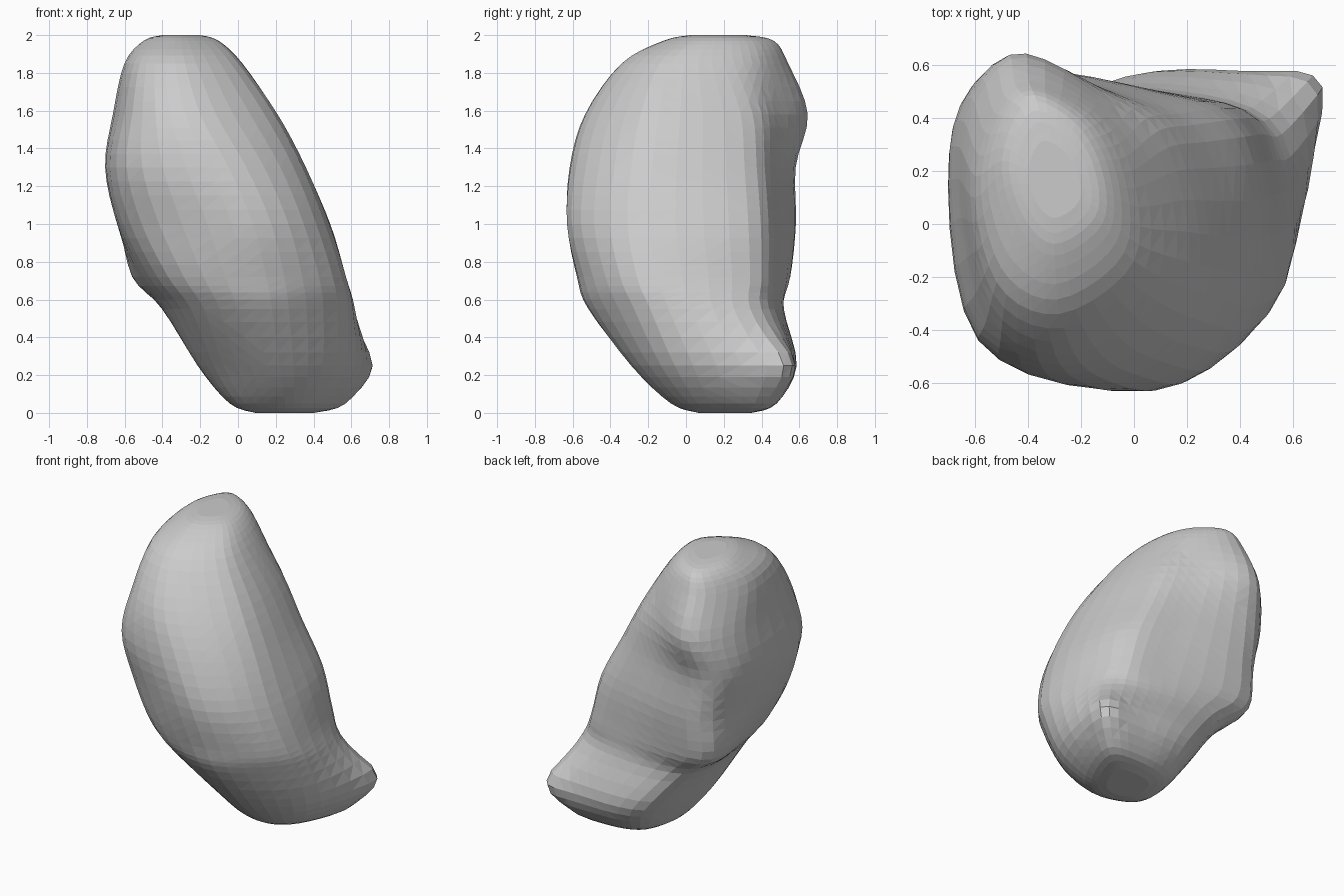
import bpy, bmesh
from mathutils import Vector

if "Cube" in bpy.data.objects:
    bpy.data.objects.remove(bpy.data.objects["Cube"])

# Cross-sections, top to bottom: height, then seven (x, y) anchors in the order
# back ridge, left, front-left, front, right, back-right, hollow
SECTIONS = [
    (1.97, -.40, .46, -.50, .24, -.44, .00, -.30, -.12, -.12, .00, -.12, .20, -.22, .38),
    (1.85, -.45, .53, -.60, .18, -.52, -.22, -.28, -.34, .00, -.14, -.01, .20, -.16, .43),
    (1.58, -.47, .64, -.66, .29, -.56, -.37, -.20, -.53, .19, -.24, .13, .29, -.12, .50),
    (1.30, -.52, .57, -.70, .26, -.59, -.44, -.05, -.61, .34, -.29, .27, .31, -.04, .49),
    (1.00, -.50, .56, -.64, .12, -.51, -.43, .08, -.63, .46, -.31, .42, .33, .08, .50),
    (0.72, -.49, .53, -.53, .13, -.37, -.43, .15, -.57, .55, -.26, .49, .34, .17, .49),
    (0.55, -.30, .47, -.40, .10, -.25, -.37, .18, -.51, .58, -.19, .56, .34, .20, .50),
    (0.25, -.05, .53, -.21, .15, -.13, -.13, .22, -.29, .57, -.06, .69, .49, .38, .58),
    (0.05, .06, .42, -.04, .20, .00, .00, .25, -.08, .45, .06, .57, .42, .33, .48),
]
AROUND, ALONG = 5, 4      # subdivisions between anchors and between sections


def spline(a, b, c, d, t):
    """Catmull-Rom point between b and c."""
    return b + 0.5 * t * ((c - a) + t * (2 * a - 5 * b + 4 * c - d + t * (3 * (b - c) + d - a)))


def closed_ring(anchors):
    n = len(anchors)
    return [spline(anchors[i - 1], anchors[i], anchors[(i + 1) % n], anchors[(i + 2) % n], k / AROUND)
            for i in range(n) for k in range(AROUND)]


def cap_ring(ring, z):
    """Shrunken copy of an end ring that closes the body softly."""
    centre = sum(ring, Vector()) / len(ring)
    return [Vector(((p.x + centre.x) / 2, (p.y + centre.y) / 2, z)) for p in ring]


# Rings through the anchors, with a cap at each end
rings = [closed_ring([Vector((s[i], s[i + 1], s[0])) for i in range(1, 15, 2)]) for s in SECTIONS]
rings = [cap_ring(rings[0], 2.0)] + rings + [cap_ring(rings[-1], 0.0)]

# Smooth rails down the body
levels = []
last = len(rings) - 1
for i in range(last):
    quad = [rings[min(max(i + o, 0), last)] for o in (-1, 0, 1, 2)]
    for k in range(ALONG):
        levels.append([spline(*pts, k / ALONG) for pts in zip(*quad)])
levels.append(rings[-1])

# Skin the rings into one closed organic body
bm = bmesh.new()
grid = [[bm.verts.new((p.x, p.y, min(max(p.z, 0), 2))) for p in ring] for ring in levels]
n = len(grid[0])
for upper, lower in zip(grid, grid[1:]):
    for j in range(n):
        k = (j + 1) % n
        bm.faces.new((upper[j], lower[j], lower[k], upper[k]))
for ring in (grid[0], grid[-1]):
    hub = bm.verts.new(sum((v.co for v in ring), Vector()) / n)
    for j in range(n):
        bm.faces.new((ring[j], ring[(j + 1) % n], hub))

# Pull the tail at the lower back right out to a blunt point
tip = Vector((.66, .48, .27))
for v in bm.verts:
    w = max(0, 1 - (v.co - tip).length / .17)
    v.co += Vector((.03, .035, .0)) * w
bmesh.ops.recalc_face_normals(bm, faces=bm.faces)
bmesh.ops.triangulate(bm, faces=bm.faces)

mesh = bpy.data.meshes.new("organ_body")
bm.to_mesh(mesh)
bm.free()
body = bpy.data.objects.new("organ_body", mesh)
bpy.context.collection.objects.link(body)
